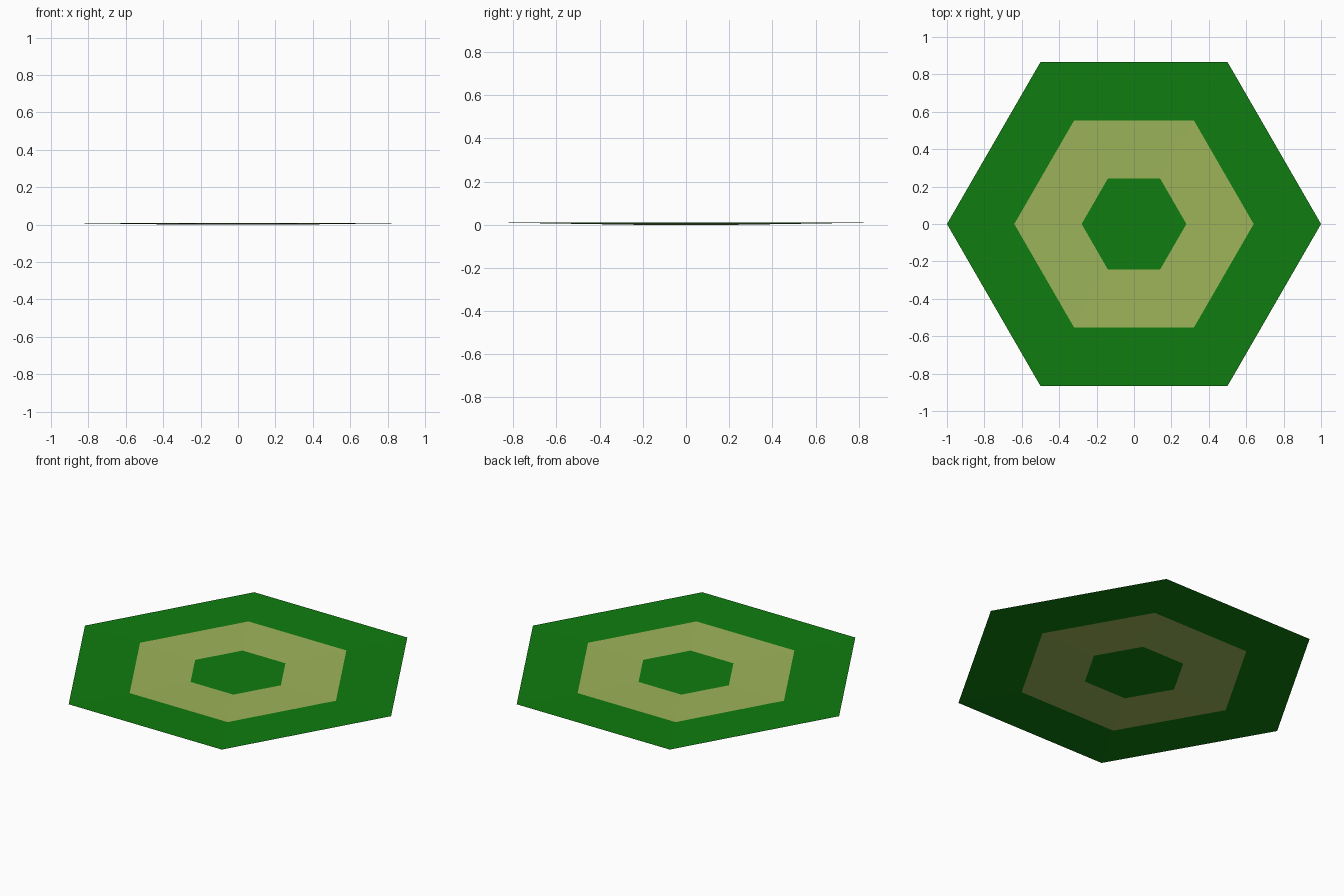
import bpy, math

if "Cube" in bpy.data.objects:
    bpy.data.objects.remove(bpy.data.objects["Cube"])

# Shallow hexagonal dish: thin single-surface tile, rim slightly raised
RIM = 0.01
R_IN, R_MID, R_OUT = 0.28, 0.64, 1.0


def material(name, rgb):
    m = bpy.data.materials.new(name)
    m.diffuse_color = (*rgb, 1)
    m.use_nodes = True
    m.node_tree.nodes["Principled BSDF"].inputs["Base Color"].default_value = m.diffuse_color
    return m


green = material("grass green", (0.005, 0.205, 0.005))
olive = material("pale olive", (0.335, 0.455, 0.100))


def hexagon(r):
    z = RIM * (r - R_IN) / (R_OUT - R_IN)
    return [(r * math.cos(i * math.pi / 3), r * math.sin(i * math.pi / 3), z)
            for i in range(6)]


def part(name, verts, faces, mat):
    me = bpy.data.meshes.new(name)
    me.from_pydata(verts, [], faces)
    me.materials.append(mat)
    ob = bpy.data.objects.new(name, me)
    bpy.context.collection.objects.link(ob)


def ring(name, r0, r1, mat):
    faces = [(i, 6 + i, 6 + (i + 1) % 6, (i + 1) % 6) for i in range(6)]
    part(name, hexagon(r0) + hexagon(r1), faces, mat)


# Outer border, middle band, and centre made of two halves
ring("outer_border", R_MID, R_OUT, green)
ring("middle_band", R_IN, R_MID, olive)
part("centre_hexagon", hexagon(R_IN), [(1, 2, 3, 4), (4, 5, 0, 1)], green)
